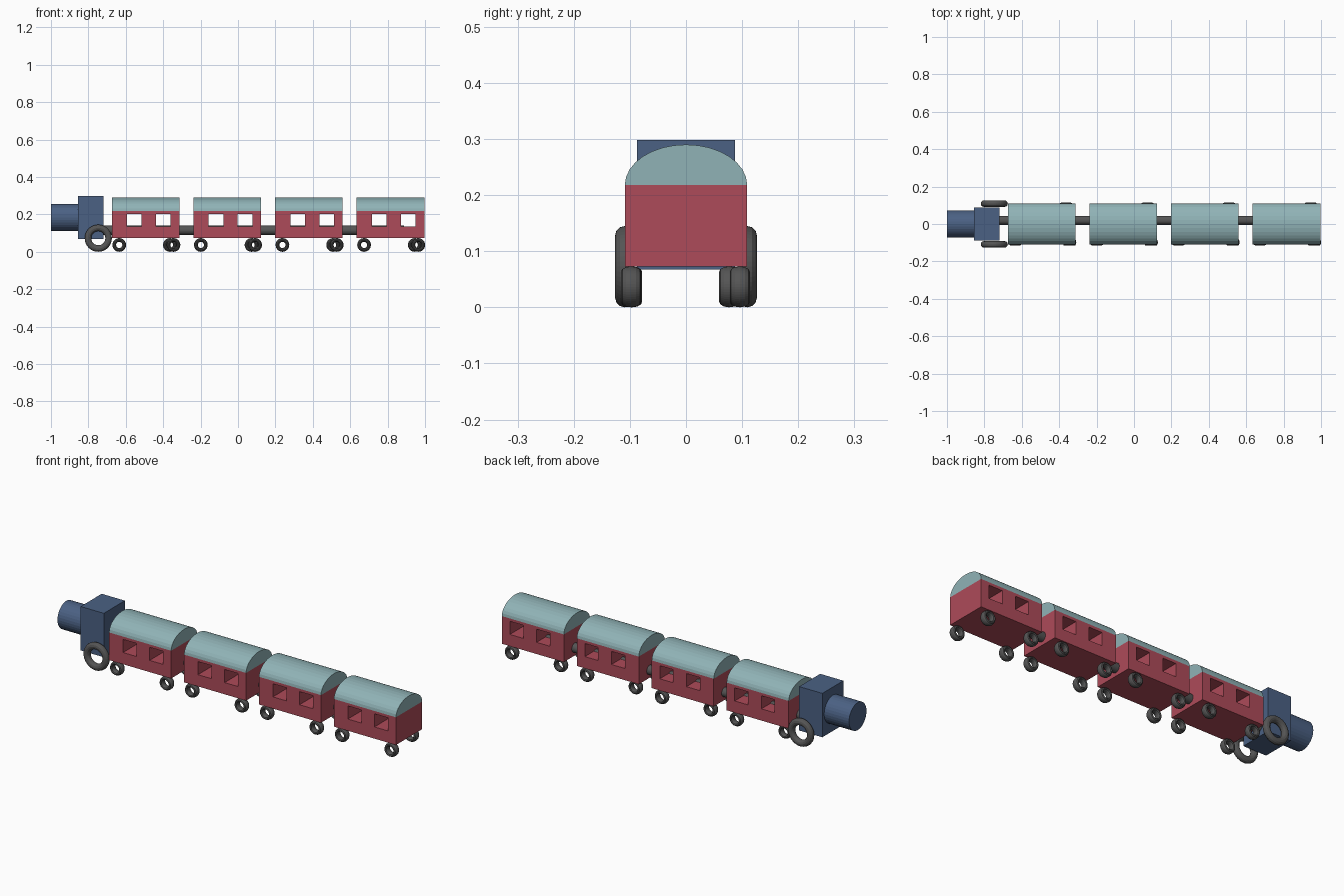
import bpy, bmesh
from math import pi, cos, sin

if "Cube" in bpy.data.objects:
    bpy.data.objects.remove(bpy.data.objects["Cube"])


def material(name, rgb):
    m = bpy.data.materials.new(name)
    m.diffuse_color = (*rgb, 1)
    m.use_nodes = True
    m.node_tree.nodes["Principled BSDF"].inputs["Base Color"].default_value = m.diffuse_color
    return m


RED = material("red_paint", (0.42, 0.07, 0.10))
TEAL = material("teal_roof", (0.28, 0.45, 0.47))
BLUE = material("blue_paint", (0.07, 0.12, 0.23))
DARK = material("dark_rubber", (0.09, 0.09, 0.09))


def finish(name, mat):
    ob = bpy.context.object
    ob.name = name
    if mat:
        ob.data.materials.append(mat)
    return ob


def box(name, x, y, z, mat=None):
    """Box from (min, max) ranges."""
    bpy.ops.mesh.primitive_cube_add(size=1, location=[sum(r) / 2 for r in (x, y, z)])
    bpy.context.object.scale = [r[1] - r[0] for r in (x, y, z)]
    bpy.ops.object.transform_apply(location=False, rotation=False, scale=True)
    return finish(name, mat)


def rod(name, x0, x1, y, z, r, mat):
    bpy.ops.mesh.primitive_cylinder_add(vertices=32, radius=r, depth=x1 - x0,
                                        location=((x0 + x1) / 2, y, z), rotation=(0, pi / 2, 0))
    return finish(name, mat)


def wheel(name, x, y, z, major, minor, stretch=1):
    bpy.ops.mesh.primitive_torus_add(major_radius=major, minor_radius=minor,
                                     major_segments=48, minor_segments=12,
                                     location=(x, y, z), rotation=(pi / 2, 0, 0))
    bpy.context.object.scale.z = stretch
    return finish(name, DARK)


def arched_roof(name, x0, x1, half_width, z, height):
    """Half-ellipse profile extruded along x."""
    n = 16
    bm = bmesh.new()
    ring = [bm.verts.new((x0, half_width * cos(pi * i / n), z + height * sin(pi * i / n)))
            for i in range(n + 1)]
    face = bm.faces.new(ring)
    ext = bmesh.ops.extrude_face_region(bm, geom=[face], use_keep_orig=True)
    moved = [v for v in ext["geom"] if isinstance(v, bmesh.types.BMVert)]
    bmesh.ops.translate(bm, verts=moved, vec=(x1 - x0, 0, 0))
    bmesh.ops.recalc_face_normals(bm, faces=bm.faces)
    me = bpy.data.meshes.new(name)
    bm.to_mesh(me)
    bm.free()
    ob = bpy.data.objects.new(name, me)
    bpy.context.collection.objects.link(ob)
    me.materials.append(TEAL)


def cut(ob, cutter):
    mod = ob.modifiers.new("window", 'BOOLEAN')
    mod.operation = 'DIFFERENCE'
    mod.solver = 'EXACT'
    mod.object = cutter
    bpy.context.view_layer.objects.active = ob
    bpy.ops.object.modifier_apply(modifier=mod.name)
    bpy.data.objects.remove(cutter)


# Engine: boiler, cab and two large wheels
rod("boiler", -1.0, -0.84, 0, 0.183, 0.0725, BLUE)
box("cab", (-0.855, -0.72), (-0.0875, 0.0875), (0.067, 0.298), BLUE)
for side, y in (("front", -0.109), ("back", 0.109)):
    wheel("engine_wheel_" + side, -0.747, y, 0.0725, 0.055, 0.0175)

# One long coupling rod running through all cars
rod("coupling_rod", -0.80, 0.888, 0.019, 0.115, 0.0245, DARK)

# Four identical passenger cars
WHEELS = (("front_left", 0.039, -0.096), ("back_left", 0.039, 0.077),
          ("front_right", 0.329, -0.098), ("back_right", 0.310, 0.096))
for i in range(4):
    x = -0.674 + i * 0.4363
    n = i + 1
    body = box(f"car_body_{n}", (x, x + 0.361), (-0.109, 0.109), (0.0725, 0.218), RED)
    for a in (0.081, 0.236):
        cut(body, box("window_cutter", (x + a, x + a + 0.078), (-0.2, 0.2), (0.134, 0.203)))
    arched_roof(f"car_roof_{n}", x, x + 0.361, 0.109, 0.218, 0.072)
    for label, dx, y in WHEELS:
        wheel(f"car_wheel_{label}_{n}", x + dx, y, 0.0365, 0.0265, 0.01, 1.8)
